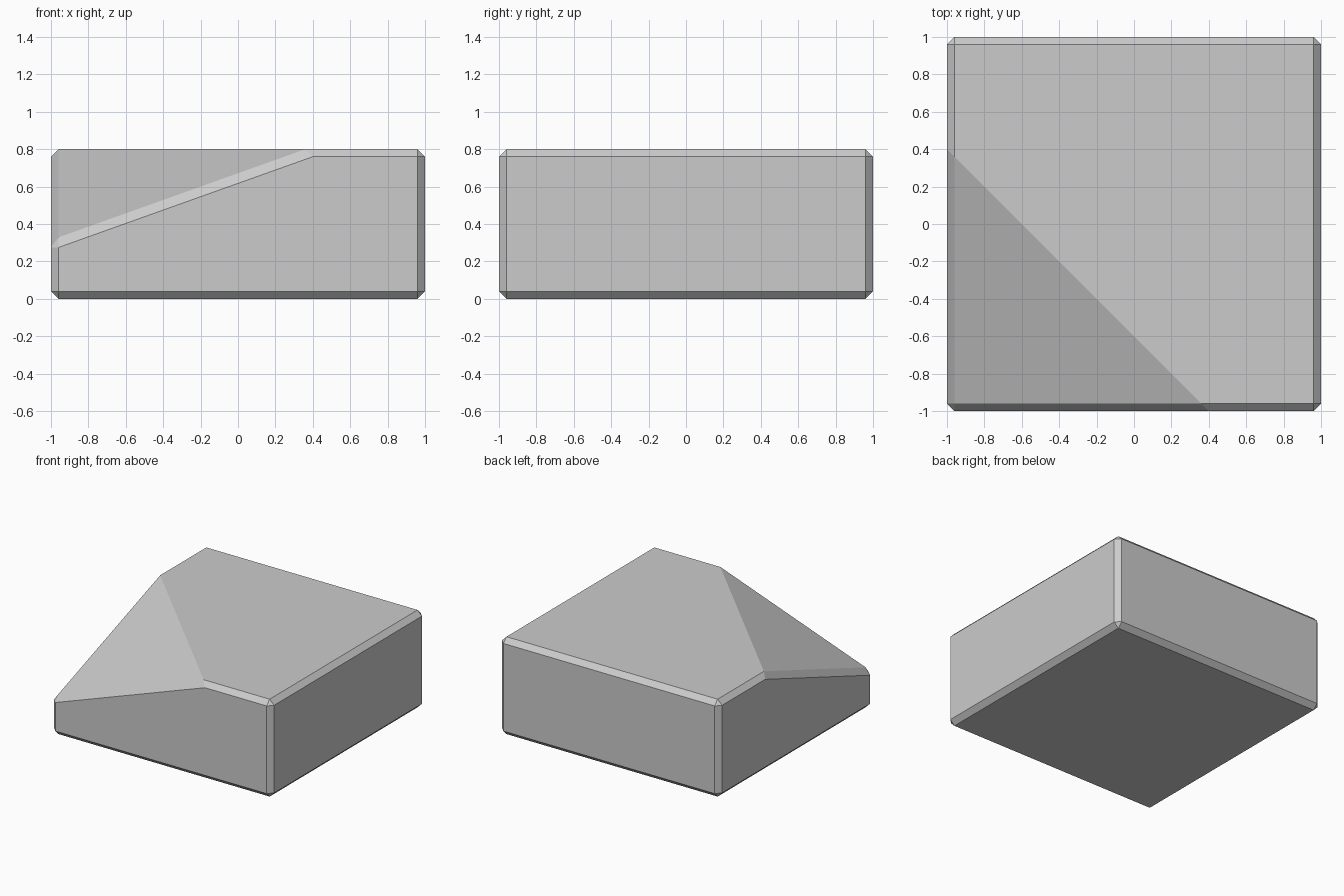
import bpy
import bmesh
from mathutils import Vector

cube = bpy.data.objects.get("Cube")
if cube:
    bpy.data.objects.remove(cube, do_unlink=True)

HEIGHT, BEVEL = 0.8, 0.04
CREASE = -0.6    # the slope starts where x + y equals this
SLOPE = 0.357    # drop in z per unit of x + y

# One plain grey for the whole block
grey = bpy.data.materials.new("plain grey")
grey.use_nodes = True
colour = (0.6, 0.6, 0.6, 1)
grey.diffuse_color = colour
grey.node_tree.nodes["Principled BSDF"].inputs["Base Color"].default_value = colour

# Chamfered box standing on the ground
bm = bmesh.new()
bmesh.ops.create_cube(bm, size=2)
for v in bm.verts:
    v.co.z = (v.co.z + 1) * HEIGHT / 2
bmesh.ops.bevel(bm, geom=bm.edges[:], offset=BEVEL, segments=1,
                affect='EDGES', clamp_overlap=True)

# Diagonal crease across the top face and its chamfers
top = [f for f in bm.faces if f.calc_center_median().z > HEIGHT - BEVEL]
geom = set(top)
for f in top:
    geom.update(f.edges)
    geom.update(f.verts)
bmesh.ops.bisect_plane(bm, geom=list(geom), dist=0.0001,
                       plane_co=Vector((CREASE, 0, 0)),
                       plane_no=Vector((1, 1, 0)).normalized())

# Slope the front corner down from the crease
for v in bm.verts:
    if v.co.z > HEIGHT / 2:
        v.co.z += SLOPE * min(0, v.co.x + v.co.y - CREASE)

bmesh.ops.recalc_face_normals(bm, faces=bm.faces[:])
mesh = bpy.data.meshes.new("sloped_block")
bm.to_mesh(mesh)
bm.free()
mesh.materials.append(grey)
block = bpy.data.objects.new("sloped_block", mesh)
bpy.context.collection.objects.link(block)
